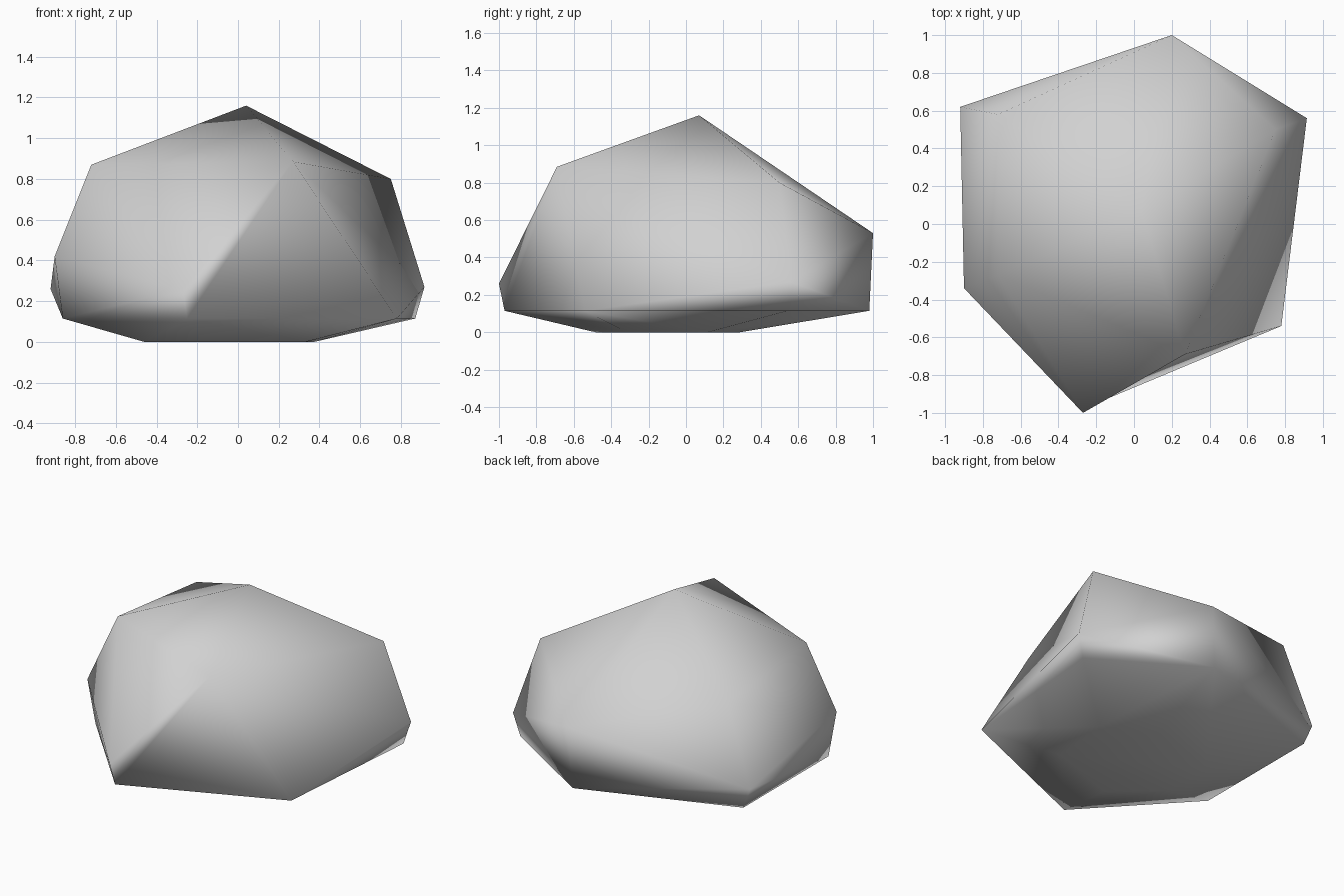
import bpy
import bmesh

# Remove the default cube if it is present
default_cube = bpy.data.objects.get("Cube")
if default_cube:
    bpy.data.objects.remove(default_cube, do_unlink=True)


def make_material(name, colour):
    material = bpy.data.materials.new(name)
    material.use_nodes = True
    material.diffuse_color = colour
    material.node_tree.nodes["Principled BSDF"].inputs["Base Color"].default_value = colour
    return material


# Peak and shoulder corners of the boulder
peak = (0.04, 0.07, 1.16)
front_shoulder = (0.27, -0.69, 0.885)
left_shoulder = (0.75, 0.5, 0.8)
other_shoulders = [(0.2, 1.0, 0.53), (-0.72, 0.58, 0.78), (-0.72, -0.27, 0.87)]

# Widest corners round the waist
left_waist = (0.915, 0.56, 0.27)
front_waist = (-0.27, -1.0, 0.26)
right_waist = [(-0.92, 0.62, 0.26), (-0.9, -0.34, 0.42)]

# Outline where the sides turn under, and the smaller foot it tapers to
rim_height = 0.115
rim_outline = [(0.78, -0.54), (0.87, 0.545), (0.17, 0.98),
               (-0.86, 0.61), (-0.86, -0.31), (-0.25, -0.97)]
rim = [(x, y, rim_height) for x, y in rim_outline]
foot = [(x * 0.48 - 0.045, y * 0.395 - 0.1, 0) for x, y in rim_outline]
rim_corner = rim[0]

corners = [peak, front_shoulder, left_shoulder, left_waist, front_waist]
corners += other_shoulders + right_waist + rim + foot

# Ridges turned into shallow hollows on the front left side
hollows = [(left_shoulder, rim_corner), (front_waist, rim_corner)]


def build_boulder(name, material):
    """Wrap a faceted skin round the corners, dent it and shade it smooth."""
    bm = bmesh.new()
    verts = {corner: bm.verts.new(corner) for corner in corners}
    bmesh.ops.convex_hull(bm, input=bm.verts[:])
    for start, end in hollows:
        ridge = bm.edges.get((verts[start], verts[end]))
        if ridge:
            bmesh.utils.edge_rotate(ridge, True)
    bmesh.ops.recalc_face_normals(bm, faces=bm.faces[:])
    for face in bm.faces:
        face.smooth = True

    mesh = bpy.data.meshes.new(name)
    bm.to_mesh(mesh)
    bm.free()
    mesh.materials.append(material)
    boulder = bpy.data.objects.new(name, mesh)
    bpy.context.collection.objects.link(boulder)

    # Let the large faces lead the shading
    shading = boulder.modifiers.new("large face shading", "WEIGHTED_NORMAL")
    shading.mode = "FACE_AREA"


stone_grey = make_material("stone grey", (0.64, 0.64, 0.64, 1.0))
build_boulder("boulder", stone_grey)
